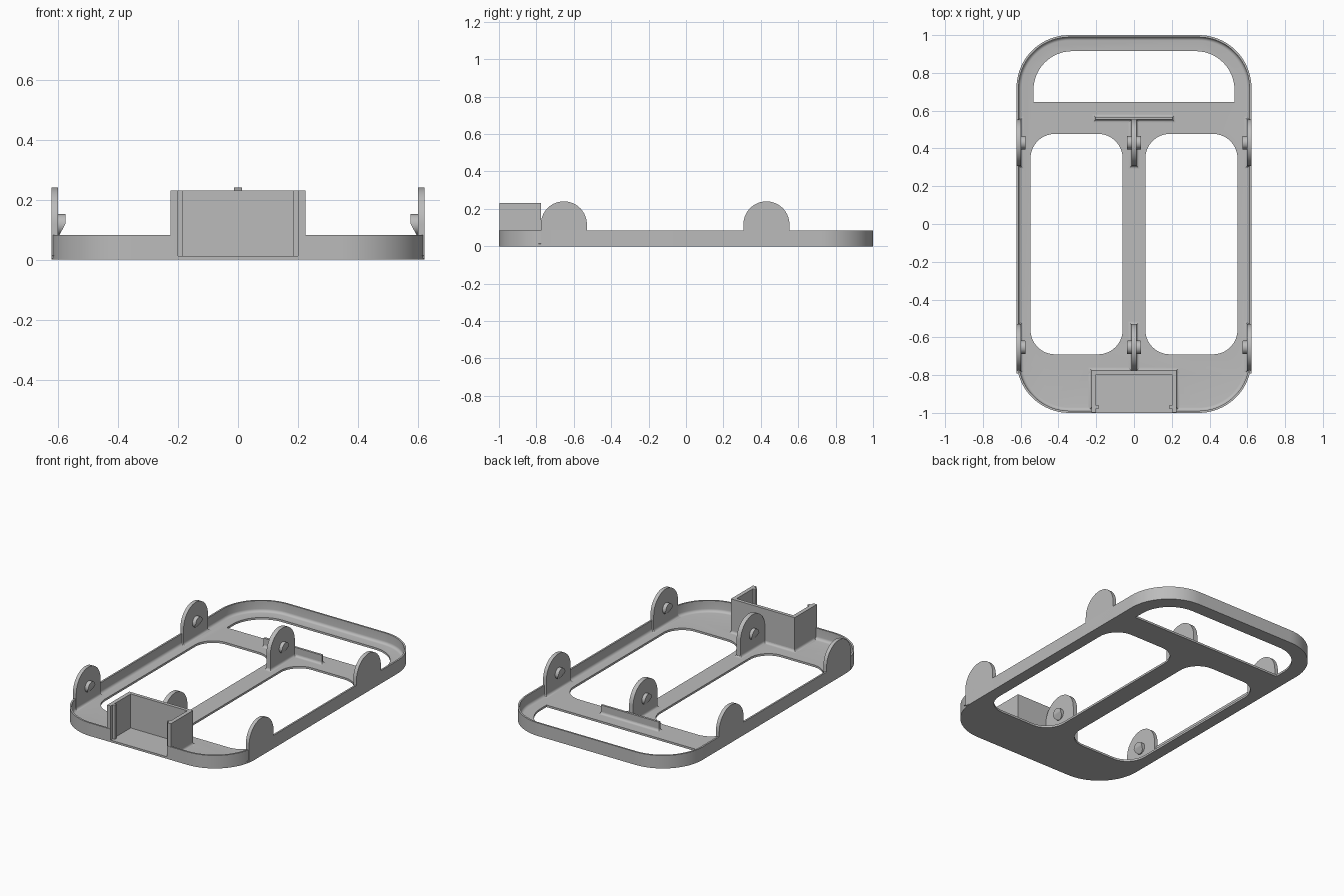
import bpy, bmesh, math
from mathutils import Vector

if "Cube" in bpy.data.objects:
    bpy.data.objects.remove(bpy.data.objects["Cube"])

grey = bpy.data.materials.new("grey plastic")
grey.diffuse_color = (0.5, 0.5, 0.5, 1)
grey.use_nodes = True
grey.node_tree.nodes["Principled BSDF"].inputs["Base Color"].default_value = grey.diffuse_color
FLOOR, RIM, TAB_Z, TAB_R = 0.013, 0.083, 0.117, 0.123


def finish(name, bm, smooth=True):
    bmesh.ops.recalc_face_normals(bm, faces=bm.faces[:])
    me = bpy.data.meshes.new(name)
    bm.to_mesh(me)
    bm.free()
    ob = bpy.data.objects.new(name, me)
    bpy.context.collection.objects.link(ob)
    me.materials.append(grey)
    if smooth:
        bpy.ops.object.select_all(action='DESELECT')
        ob.select_set(True)
        bpy.context.view_layer.objects.active = ob
        bpy.ops.object.shade_smooth_by_angle(angle=math.radians(32))
    return ob


def rounded(x0, x1, y0, y1, r_low, r_high, n=14):
    """Rounded rectangle outline; front and back corners have own radii."""
    pts = []
    for cx, cy, sx, sy, a0, r in ((x1, y1, -1, -1, 0, r_high), (x0, y1, 1, -1, 90, r_high),
                                  (x0, y0, 1, 1, 180, r_low), (x1, y0, -1, 1, 270, r_low)):
        if r == 0:
            pts.append((cx, cy))
            continue
        for i in range(n + 1):
            a = math.radians(a0 + 90 * i / n)
            pts.append((cx + sx * r + r * math.cos(a), cy + sy * r + r * math.sin(a)))
    return pts


def loft(name, loops, smooth=True):
    """Closed solid through a stack of outlines, capped at both ends."""
    bm = bmesh.new()
    rings = [[bm.verts.new(p) for p in loop] for loop in loops]
    for a, b in zip(rings, rings[1:]):
        for i in range(len(a)):
            j = (i + 1) % len(a)
            bm.faces.new((a[i], a[j], b[j], b[i]))
    bm.faces.new(rings[0])
    bm.faces.new(rings[-1])
    return finish(name, bm, smooth)


def prism(name, outline, z0, z1, smooth=True):
    return loft(name, [[(x, y, z) for x, y in outline] for z in (z0, z1)], smooth)


def box(name, x0, x1, y0, y1, z0, z1):
    return prism(name, [(x0, y0), (x1, y0), (x1, y1), (x0, y1)], z0, z1, False)


def footing(name, x0, x1, y0, y1, r=0.015, n=5):
    """Concave fillet where an upright plate meets the floor."""
    loops = []
    for i in range(n + 1):
        a = math.radians(90 * i / n)
        e, z = r * (1 - math.sin(a)), FLOOR + r * (1 - math.cos(a))
        loops.append([(x0 - e, y0 - e, z), (x1 + e, y0 - e, z),
                      (x1 + e, y1 + e, z), (x0 - e, y1 + e, z)])
    return loft(name, loops)


# Tray: outer wall, rim, filleted inside and thin floor
profile = [(0, 0), (0, RIM), (0.011, RIM), (0.011, FLOOR + 0.018)]
for i in range(1, 6):
    a = math.radians(18 * i)
    profile.append((0.011 + 0.018 * (1 - math.cos(a)), FLOOR + 0.018 * (1 - math.sin(a))))
tray = loft("tray", [[(x, y, z) for x, y in rounded(-0.622 + d, 0.622 - d, -1 + d, 1 - d,
                                                  0.28 - d, 0.28 - d, 20)] for d, z in profile], False)

# Openings cut through the floor, and the front gap in the rim
cutters = [
    prism("left_window_cutter", rounded(-0.548, -0.06, -0.69, 0.477, 0.13, 0.13), -0.1, 0.3),
    prism("right_window_cutter", rounded(0.06, 0.548, -0.69, 0.477, 0.13, 0.13), -0.1, 0.3),
    prism("back_window_cutter", rounded(-0.532, 0.532, 0.647, 0.915, 0, 0.205), -0.1, 0.3),
    box("front_gap_cutter", -0.2, 0.2, -1.1, -0.785, FLOOR, 0.3),
]
for c in cutters:
    c.hide_render = True
    c.hide_viewport = True
    m = tray.modifiers.new(c.name, 'BOOLEAN')
    m.operation, m.solver, m.object = 'DIFFERENCE', 'EXACT', c
bpy.context.view_layer.update()
cut = bpy.data.meshes.new_from_object(tray.evaluated_get(bpy.context.evaluated_depsgraph_get()))
tray.modifiers.clear()
tray.data = cut
for c in cutters:
    bpy.data.objects.remove(c)
bpy.ops.object.select_all(action='DESELECT')
tray.select_set(True)
bpy.context.view_layer.objects.active = tray
bpy.ops.object.shade_smooth_by_angle(angle=math.radians(32))


def tab(name, x0, x1, yc):
    """Upright plate with a semicircular top."""
    outline = [(yc - TAB_R, 0.004), (yc + TAB_R, 0.004)]
    outline += [(yc + TAB_R * math.cos(math.pi * i / 32), TAB_Z + TAB_R * math.sin(math.pi * i / 32))
                for i in range(33)]
    loft(name, [[(x, y, z) for y, z in outline] for x in (x0, x1)])


def peg(name, x0, x1, yc, r=0.035):
    """Round stud from x0 to its tip x1, with a sloped underside."""
    bm = bmesh.new()
    rings = [[bm.verts.new((x, yc + r * math.cos(math.tau * i / 24), TAB_Z + r * math.sin(math.tau * i / 24)))
              for i in range(24)] for x in (x0, x1)]
    for i in range(24):
        j = (i + 1) % 24
        bm.faces.new((rings[0][i], rings[0][j], rings[1][j], rings[1][i]))
    for ring in rings:
        bm.faces.new(ring)
    s = 1 if x1 > x0 else -1
    bmesh.ops.bisect_plane(bm, geom=bm.verts[:] + bm.edges[:] + bm.faces[:],
                           plane_co=Vector((x1, yc, TAB_Z + 0.003)),
                           plane_no=Vector((s * 0.035, 0, -0.018)), clear_outer=True)
    bmesh.ops.holes_fill(bm, edges=[e for e in bm.edges if e.is_boundary])
    finish(name, bm)


# Tabs and pegs on both sides and along the centre bar
for place, yc in (("front", -0.653), ("back", 0.43)):
    for side, s in (("left", -1), ("right", 1)):
        tab(f"{place}_{side}_tab", s * 0.599, s * 0.622, yc)
        lo, hi = sorted((s * 0.599, s * 0.606))
        footing(f"{place}_{side}_tab_foot", lo, hi, yc - TAB_R, yc + TAB_R)
        peg(f"{place}_{side}_peg", s * 0.602, s * 0.575, yc)
        peg(f"{place}_centre_{side}_peg", s * 0.01, s * 0.036, yc)
    tab(f"{place}_centre_tab", -0.014, 0.014, yc)
    footing(f"{place}_centre_tab_foot", -0.014, 0.014, yc - TAB_R, yc + TAB_R - 0.002)

# Low rib on the cross bar
box("cross_rib", -0.205, 0.205, 0.552, 0.566, 0.005, 0.07)
footing("cross_rib_foot", -0.205, 0.205, 0.552, 0.566)

# Open-fronted holder with retaining lips
box("holder_back", -0.225, 0.225, -0.797, -0.775, 0.004, 0.23)
footing("holder_back_foot", -0.225, 0.225, -0.78, -0.775)
for side, s in (("left", -1), ("right", 1)):
    lo, hi = sorted((s * 0.2, s * 0.225))
    box(f"holder_{side}_wall", lo, hi, -0.998, -0.776, 0.004, 0.23)
    lo, hi = sorted((s * 0.185, s * 0.201))
    box(f"holder_{side}_lip", lo, hi, -0.978, -0.96, 0.005, 0.23)
    lo, hi = sorted((s * 0.217, s * 0.225))
    footing(f"holder_{side}_foot", lo, hi, -0.97, -0.78)
